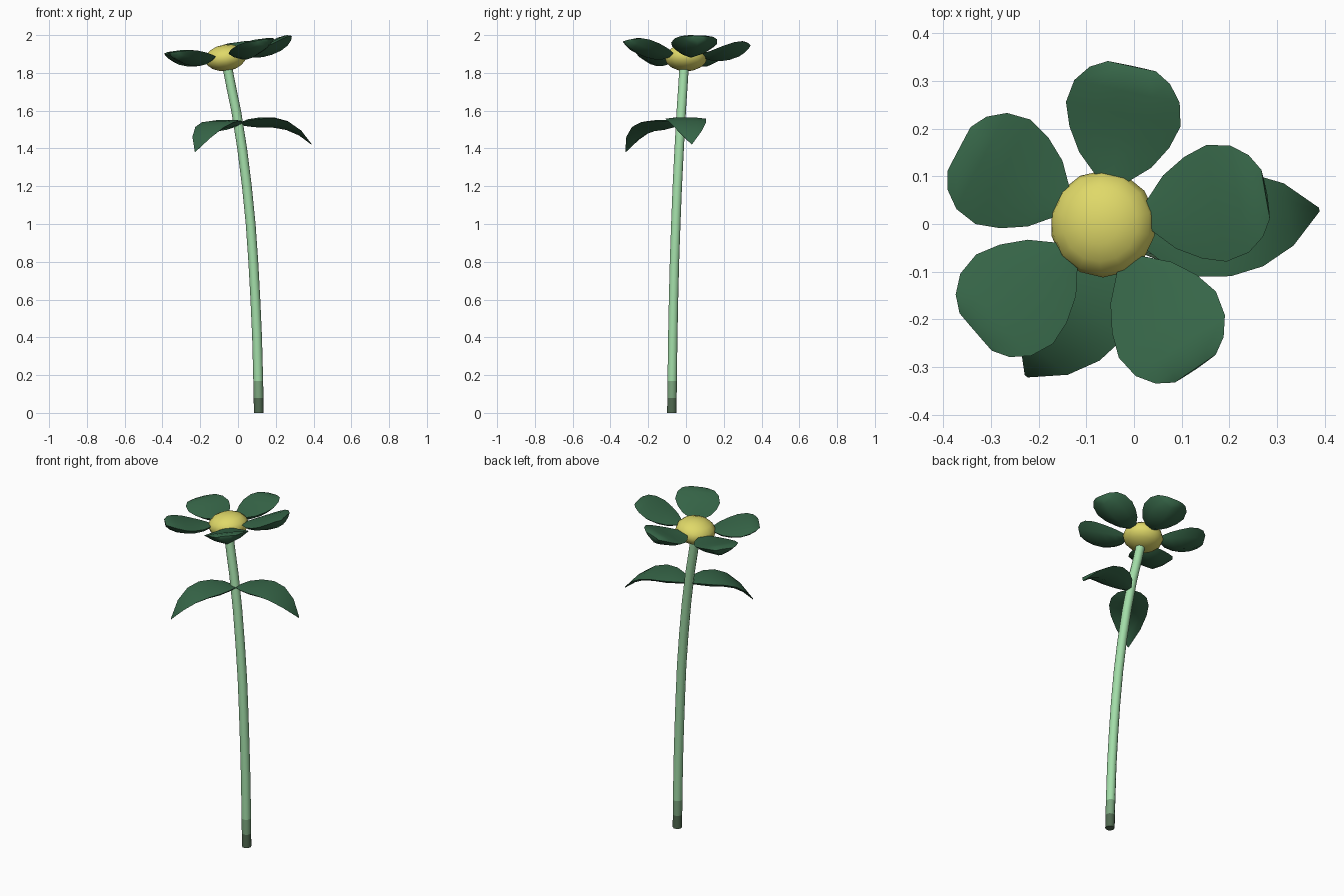
import bpy, bmesh, math
from mathutils import Matrix, Vector

if "Cube" in bpy.data.objects:
    bpy.data.objects.remove(bpy.data.objects["Cube"])


def material(name, rgb):
    m = bpy.data.materials.new(name)
    m.diffuse_color = (*rgb, 1)
    m.use_nodes = True
    m.node_tree.nodes["Principled BSDF"].inputs["Base Color"].default_value = m.diffuse_color
    return m


GREEN = material("leaf_green", (0.038, 0.135, 0.066))
YELLOW = material("yellow", (0.74, 0.69, 0.14))
PALE = material("pale_green", (0.36, 0.72, 0.39))
SHADE = material("stem_shade", (0.20, 0.38, 0.21))
DARK = material("stem_base", (0.08, 0.14, 0.08))


def finish(name, bm, mats):
    me = bpy.data.meshes.new(name)
    bm.to_mesh(me)
    bm.free()
    for m in mats:
        me.materials.append(m)
    for p in me.polygons:
        p.use_smooth = True
    ob = bpy.data.objects.new(name, me)
    bpy.context.collection.objects.link(ob)
    return ob


def blade(name, rows, matrix):
    """Keeled solid blade; rows are (distance, half width, keel height, top height)."""
    bm = bmesh.new()
    rings = []
    for r, w, low, top in rows:
        h = top - low
        rim = low + 0.82 * h
        section = [(-1, rim), (-0.6, low + 0.36 * h), (0, low), (0.6, low + 0.36 * h),
                   (1, rim), (0.5, low + 0.92 * h), (0, low + 0.92 * h), (-0.5, low + 0.92 * h)]
        rings.append([bm.verts.new(matrix @ Vector((r, t * w, z))) for t, z in section])
    for a, b in zip(rings, rings[1:]):
        for k in range(8):
            bm.faces.new((a[k], a[(k + 1) % 8], b[(k + 1) % 8], b[k]))
    bm.faces.new(rings[0])
    bm.faces.new(rings[-1])
    bmesh.ops.recalc_face_normals(bm, faces=bm.faces)
    for e in bm.edges:
        if len(e.link_faces) == 2 and e.calc_face_angle() > math.radians(50):
            e.smooth = False
    return finish(name, bm, [GREEN])


# Curved stem
path = [(0.110, -0.075, 0), (0.109, -0.074, 0.08), (0.107, -0.073, 0.17),
        (0.101, -0.070, 0.4), (0.092, -0.066, 0.6), (0.081, -0.061, 0.8),
        (0.067, -0.054, 1.0), (0.047, -0.046, 1.2), (0.022, -0.036, 1.4),
        (-0.010, -0.025, 1.6), (-0.035, -0.017, 1.72), (-0.062, -0.008, 1.86)]
bm = bmesh.new()
rings = []
for x, y, z in path:
    rings.append([bm.verts.new((x + 0.026 * math.cos(k * math.pi / 5),
                                y + 0.026 * math.sin(k * math.pi / 5), z))
                  for k in range(10)])
for i, (a, b) in enumerate(zip(rings, rings[1:])):
    for k in range(10):
        f = bm.faces.new((a[k], a[(k + 1) % 10], b[(k + 1) % 10], b[k]))
        f.material_index = 2 if i == 0 else 1 if i == 1 else 0
bm.faces.new(rings[0][::-1]).material_index = 2
bm.faces.new(rings[-1])
stem = finish("stem", bm, [PALE, SHADE, DARK])
for p in stem.data.polygons:
    p.use_smooth = len(p.vertices) == 4

# Flower centre, leaning with the stem
head = Matrix.Translation((-0.065, 0, 1.88)) @ Matrix.Rotation(math.radians(-8), 4, "Y")
bm = bmesh.new()
bmesh.ops.create_uvsphere(bm, u_segments=14, v_segments=8, radius=1)
bm.transform(head @ Matrix.Diagonal((0.112, 0.112, 0.07, 1)))
finish("flower_centre", bm, [YELLOW])

# Five petals
petal = [(0.095, 0.030, -0.004, 0.016), (0.14, 0.078, -0.020, 0.026),
         (0.19, 0.108, -0.024, 0.040), (0.24, 0.124, -0.018, 0.056),
         (0.29, 0.114, -0.003, 0.073), (0.325, 0.087, 0.018, 0.078),
         (0.345, 0.052, 0.040, 0.070)]
for i, (angle, size) in enumerate(((10, 1.04), (78, 0.98), (152, 0.97), (221, 1.0), (304, 1.06))):
    blade(f"petal_{i + 1}", petal, head @ Matrix.Rotation(math.radians(angle), 4, "Z")
          @ Matrix.Diagonal((size, 1, 1, 1)))

# Two arching pointed leaves
leaf = [(0.0, 0.012, -0.006, 0.006), (0.05, 0.065, -0.014, 0.028),
        (0.11, 0.098, -0.020, 0.038), (0.18, 0.109, -0.020, 0.038),
        (0.25, 0.099, -0.032, 0.019), (0.32, 0.066, -0.062, -0.029),
        (0.385, 0.004, -0.110, -0.104)]
for i, (angle, pitch) in enumerate(((9, 0), (231, 6))):
    m = (Matrix.Translation((0.008, -0.030, 1.53))
         @ Matrix.Rotation(math.radians(angle), 4, "Z")
         @ Matrix.Rotation(math.radians(pitch), 4, "Y"))
    blade(f"leaf_{i + 1}", leaf, m)
